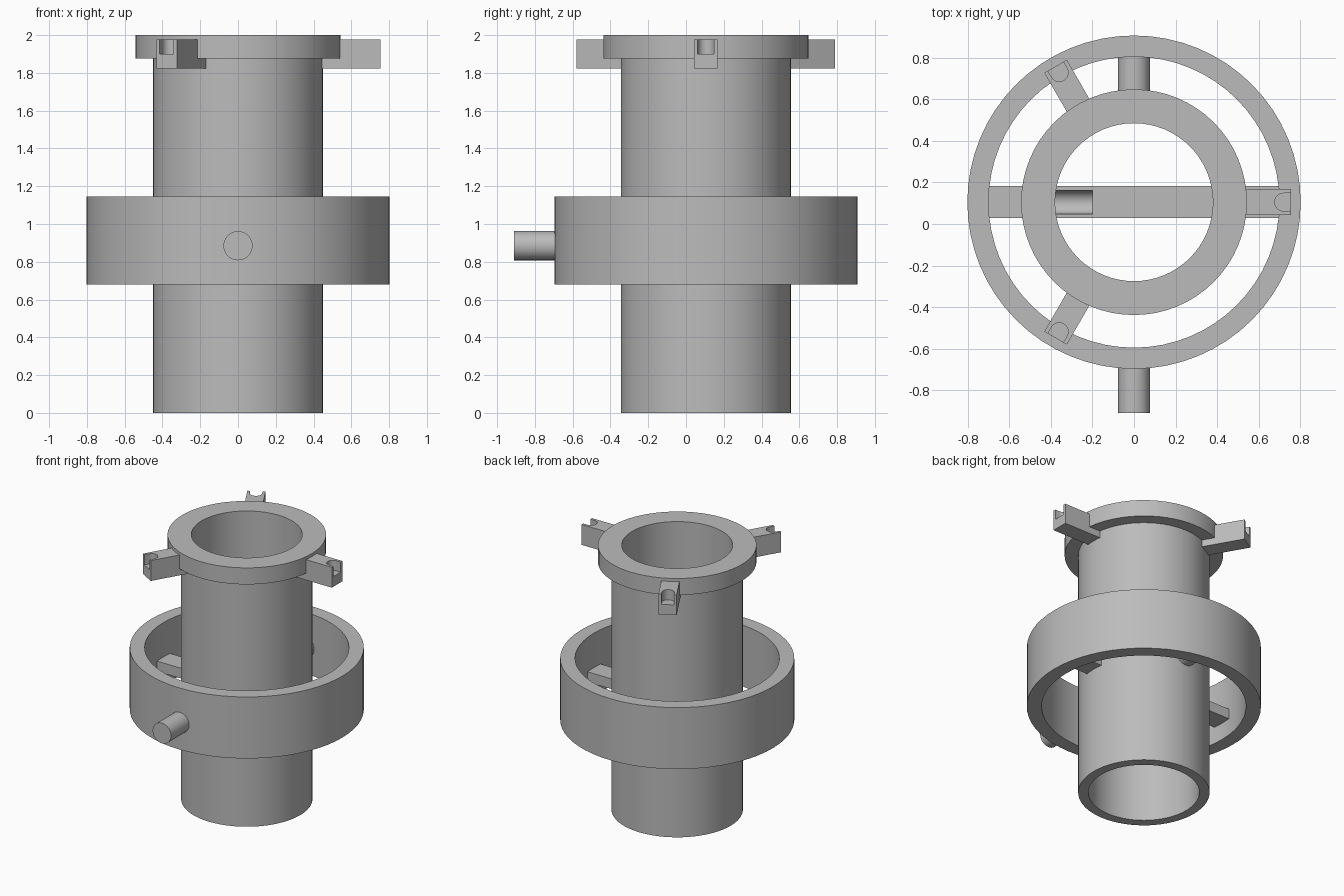
import bpy, bmesh, math
from mathutils import Matrix, Vector

if "Cube" in bpy.data.objects:
    bpy.data.objects.remove(bpy.data.objects["Cube"], do_unlink=True)

AXIS_Y = 0.105      # vertical axis of the tube and ring
PIVOT_Z = 0.885     # height of the swivel pins
SEGMENTS = 64

grey = bpy.data.materials.new("plain_grey")
grey.use_nodes = True
colour = (0.5, 0.5, 0.5, 1)
grey.diffuse_color = colour
grey.node_tree.nodes["Principled BSDF"].inputs["Base Color"].default_value = colour


def finish(name, bm):
    bmesh.ops.recalc_face_normals(bm, faces=bm.faces)
    mesh = bpy.data.meshes.new(name)
    bm.to_mesh(mesh)
    bm.free()
    mesh.materials.append(grey)
    obj = bpy.data.objects.new(name, mesh)
    bpy.context.collection.objects.link(obj)
    bpy.ops.object.select_all(action='DESELECT')
    obj.select_set(True)
    bpy.context.view_layer.objects.active = obj
    bpy.ops.object.shade_smooth_by_angle(angle=math.radians(30))
    return obj


def lathe(name, profile):
    """Spin a closed (radius, z) outline around the main axis."""
    bm = bmesh.new()
    verts = [bm.verts.new((r, AXIS_Y, z)) for r, z in profile]
    edges = [bm.edges.new((a, b)) for a, b in zip(verts, verts[1:] + verts[:1])]
    bmesh.ops.spin(bm, geom=verts + edges, cent=(0, AXIS_Y, 0), axis=(0, 0, 1),
                   angle=math.tau, steps=SEGMENTS, use_merge=True)
    bmesh.ops.remove_doubles(bm, verts=bm.verts, dist=1e-5)
    return finish(name, bm)


def prism(name, outline, offset, matrix=Matrix()):
    """Extrude a closed 3D outline along an offset."""
    bm = bmesh.new()
    face = bm.faces.new([bm.verts.new(p) for p in outline])
    new = bmesh.ops.extrude_face_region(bm, geom=[face], use_keep_orig=True)["geom"]
    bmesh.ops.translate(bm, vec=Vector(offset),
                        verts=[v for v in new if isinstance(v, bmesh.types.BMVert)])
    bm.transform(matrix)
    return finish(name, bm)


def pin(name, y0, y1):
    r = 0.077
    circle = [(r * math.cos(a), y0, PIVOT_Z + r * math.sin(a))
              for a in (math.tau * i / 48 for i in range(48))]
    return prism(name, circle, (0, y1 - y0, 0))


# Flanged tube and the outer ring
lathe("flanged_tube", [(0.38, 0), (0.45, 0), (0.45, 1.875), (0.543, 1.875),
                       (0.543, 2), (0.38, 2)])
lathe("outer_ring", [(0.7, 0.68), (0.802, 0.68), (0.802, 1.145), (0.7, 1.145)])

# Swivel pins at front and back
pin("front_pin", -0.91, -0.67)
pin("back_pin", 0.53, 0.83)


# Cross bar, with a round groove in its top near one wall
def bar_section(x, groove):
    low, half = PIVOT_Z - 0.077, 0.077
    pts = [(-half, PIVOT_Z), (-half, low), (half, low), (half, PIVOT_Z)]
    if groove:
        pts += [(groove * math.cos(a), PIVOT_Z - groove * math.sin(a))
                for a in (math.pi * i / 16 for i in range(17))]
    return [(x, AXIS_Y + y, z) for y, z in pts]


for name, x0, x1, groove in (("cross_bar_outer", -0.72, -0.4, 0),
                             ("cross_bar_grooved", -0.4, -0.2, 0.057),
                             ("cross_bar_main", -0.2, 0.72, 0)):
    prism(name, bar_section(x0, groove), (x1 - x0, 0, 0))

# Three arms with a U-shaped notch open at the outer end
START, END, HALF = 0.44, 0.755, 0.0625
NOTCH_X, NOTCH_R = 0.72, 0.043
BOTTOM, FLOOR, TOP = 1.823, 1.9, 1.977
block = [(START, -HALF), (END, -HALF), (END, HALF), (START, HALF)]
curve = [(NOTCH_X + NOTCH_R * math.cos(a), NOTCH_R * math.sin(a))
         for a in (math.pi * (0.5 + i / 16) for i in range(17))]
notched = [(START, HALF), (START, -HALF), (END, -HALF), (END, -NOTCH_R)]
notched += curve[::-1] + [(END, NOTCH_R), (END, HALF)]
for side, angle in (("left", 0), ("back", 120), ("front", 240)):
    place = Matrix.Translation((0, AXIS_Y, 0)) @ Matrix.Rotation(math.radians(angle), 4, 'Z')
    prism(side + "_arm_base", [(x, y, BOTTOM) for x, y in block],
          (0, 0, FLOOR - BOTTOM), place)
    prism(side + "_arm_notch", [(x, y, FLOOR) for x, y in notched],
          (0, 0, TOP - FLOOR), place)
